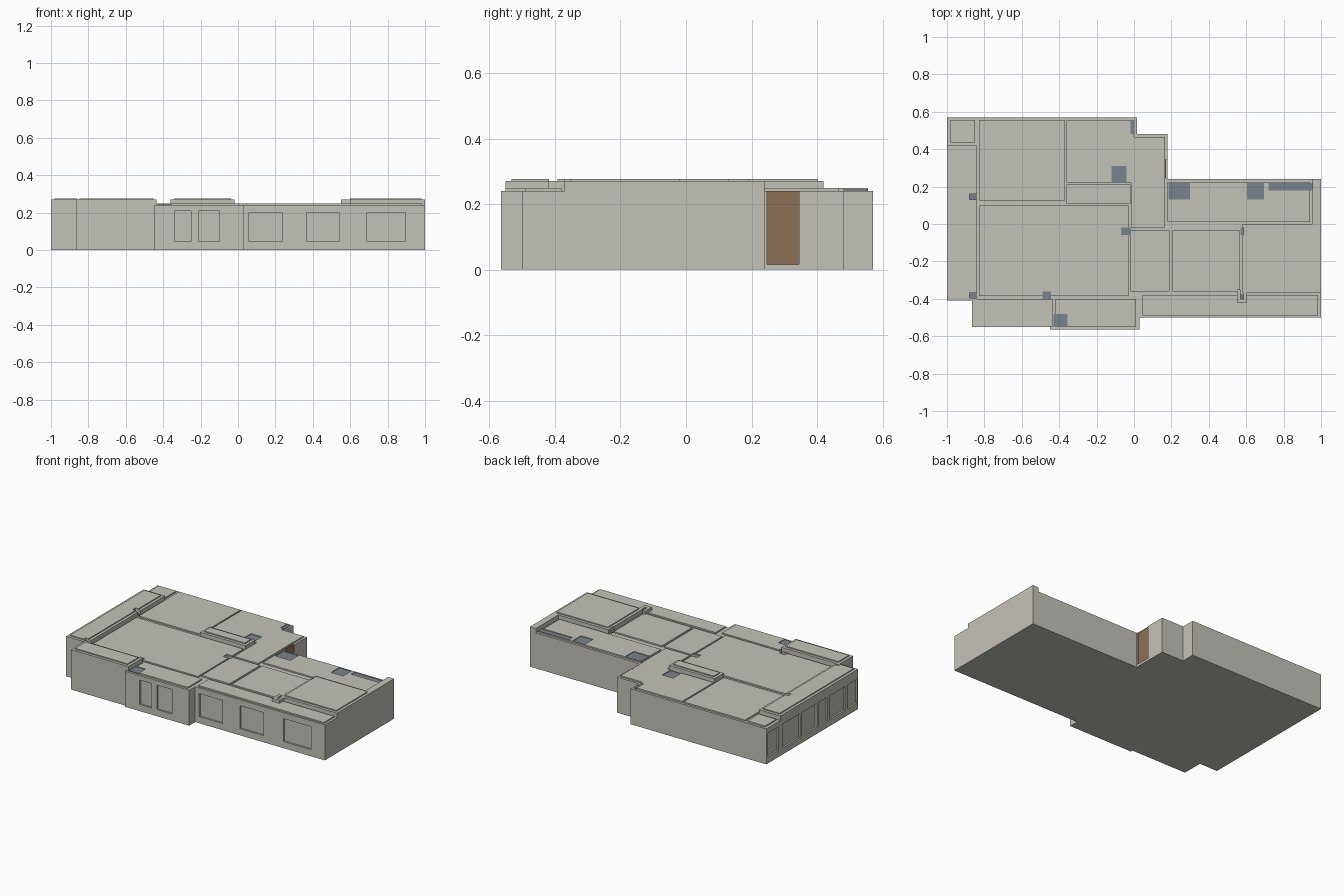
import bpy, bmesh

if "Cube" in bpy.data.objects:
    bpy.data.objects.remove(bpy.data.objects["Cube"])

FLOOR, WALL, PANEL = 0.015, 0.24, 0.249


def material(name, rgb):
    m = bpy.data.materials.new(name)
    m.use_nodes = True
    m.diffuse_color = (*rgb, 1)
    node = m.node_tree.nodes["Principled BSDF"]
    node.inputs["Base Color"].default_value = (*rgb, 1)
    node.inputs["Roughness"].default_value = 0.9
    return m


plaster = material("warm grey plaster", (0.55, 0.54, 0.485))
slate = material("slate blue", (0.19, 0.23, 0.27))
wood = material("brown wood", (0.27, 0.165, 0.092))


def finish(name, bm, mat):
    bmesh.ops.recalc_face_normals(bm, faces=bm.faces)
    mesh = bpy.data.meshes.new(name)
    bm.to_mesh(mesh)
    bm.free()
    mesh.materials.append(mat)
    obj = bpy.data.objects.new(name, mesh)
    bpy.context.collection.objects.link(obj)
    return obj


def boxes(name, spans, mat):
    """One object made of boxes given as (x0, x1, y0, y1, z0, z1)."""
    bm = bmesh.new()
    for x0, x1, y0, y1, z0, z1 in spans:
        for v in bmesh.ops.create_cube(bm, size=1)["verts"]:
            v.co = (x1 if v.co.x > 0 else x0, y1 if v.co.y > 0 else y0,
                    z1 if v.co.z > 0 else z0)
    return finish(name, bm, mat)


def prism(name, outline, z0, z1, mat):
    bm = bmesh.new()
    face = bm.faces.new([bm.verts.new((x, y, z0)) for x, y in outline])
    top = bmesh.ops.extrude_face_region(bm, geom=[face])["geom"]
    for v in top:
        if isinstance(v, bmesh.types.BMVert):
            v.co.z = z1
    return finish(name, bm, mat)


def cut(obj, cutter):
    mod = obj.modifiers.new("cut", "BOOLEAN")
    mod.operation = "DIFFERENCE"
    mod.solver = "EXACT"
    mod.object = cutter
    bpy.context.view_layer.objects.active = obj
    bpy.ops.object.modifier_apply(modifier=mod.name)
    bpy.data.objects.remove(cutter)


# Floor slab and walls share the stepped footprint
outline = [(-1, .57), (.015, .57), (.015, .48), (.18, .48), (.18, .24), (1, .24),
           (1, -.5), (.03, -.5), (.03, -.565), (-.45, -.565), (-.45, -.55),
           (-.865, -.55), (-.865, -.41), (-1, -.41)]
prism("floor_slab", outline, 0, FLOOR, plaster)
walls = prism("walls", outline, FLOOR, WALL, plaster)

# Window recesses in the front and end walls, and the door opening
D = 0.012
openings = [(a, b, -.6, -.5 + D, .045, .2) for a, b in ((.06, .235), (.365, .54), (.69, .895))]
openings += [(a, b, -.6, -.565 + D, .045, .21) for a, b in ((-.34, -.25), (-.21, -.1))]
openings += [(-1.1, -1 + D, a, b, .045, .205) for a, b in
             ((.44, .55), (.21, .39), (.03, .19), (-.085, .01), (-.27, -.11), (-.4, -.3))]
openings.append((.165, .25, .247, .345, FLOOR + .001, .3))
cut(walls, boxes("opening_cutters", openings, plaster))
boxes("door", [(.163, .172, .247, .345, FLOOR, WALL)], wood)

# Low ceiling panels, separated by narrow gaps over the walls
rooms = [(-.98, -.85, .435, .555), (-.83, -.37, .125, .555), (-.36, 0, .22, .555),
         (-.83, -.03, -.385, .1), (-.015, .165, -.02, .465), (-.42, .01, -.55, -.4),
         (-.02, .19, -.36, -.035), (.205, .565, -.36, -.035), (.045, .985, -.49, -.38),
         (.18, .94, .01, .225)]
panels = boxes("ceiling_panels", [(*r, WALL, PANEL) for r in rooms], plaster)

# Slate roof openings let into the panels
lights = [(-.12, -.04, .22, .31), (-.02, .002, .48, .555), (.185, .30, .13, .22),
          (.605, .695, .13, .22), (.72, .955, .18, .22), (-.07, -.015, -.06, -.02),
          (.57, .585, -.06, -.02), (.57, .585, -.4, -.375), (-.49, -.445, -.4, -.36),
          (-.43, -.355, -.55, -.48), (-.88, -.84, .13, .16), (-.88, -.84, -.395, -.37)]
cut(panels, boxes("light_cutters", [(*r, .2, .3) for r in lights], plaster))
boxes("roof_openings", [(*r, WALL, WALL + .004) for r in lights], slate)


# Raised rooms: taller walls carrying an inset ceiling panel
def raised(name, x0, x1, y0, y1, inset=.018):
    walls_up = boxes(name + "_walls", [(x0, x1, y0, y1, WALL, .27)], plaster)
    cut(walls_up, boxes("light_cutters", [(*r, WALL + .003, .3) for r in lights], plaster))
    top = boxes(name + "_panel",
                [(x0 + inset, x1 - inset, y0 + inset, y1 - inset, .27, .277)], plaster)
    cut(top, boxes("light_cutters", [(*r, .2, .3) for r in lights], plaster))


raised("left_end_room", -1, -.84, -.41, .42)
raised("front_room", -.865, -.435, -.55, -.4)
raised("centre_room", -.36, -.02, .11, .21)
raised("right_end_room", .58, 1, -.37, 0)
boxes("right_end_parapet", [(.955, 1, 0, .24, WALL, .27)], plaster)
boxes("corner_pier", [(.55, .57, -.42, -.35, WALL, .27), (.585, .605, -.42, -.37, WALL, .27),
                      (.57, .585, -.42, -.4, WALL, .27)], plaster)
boxes("door_head_rim", [(.158, .164, .247, .355, WALL, .25)], plaster)
